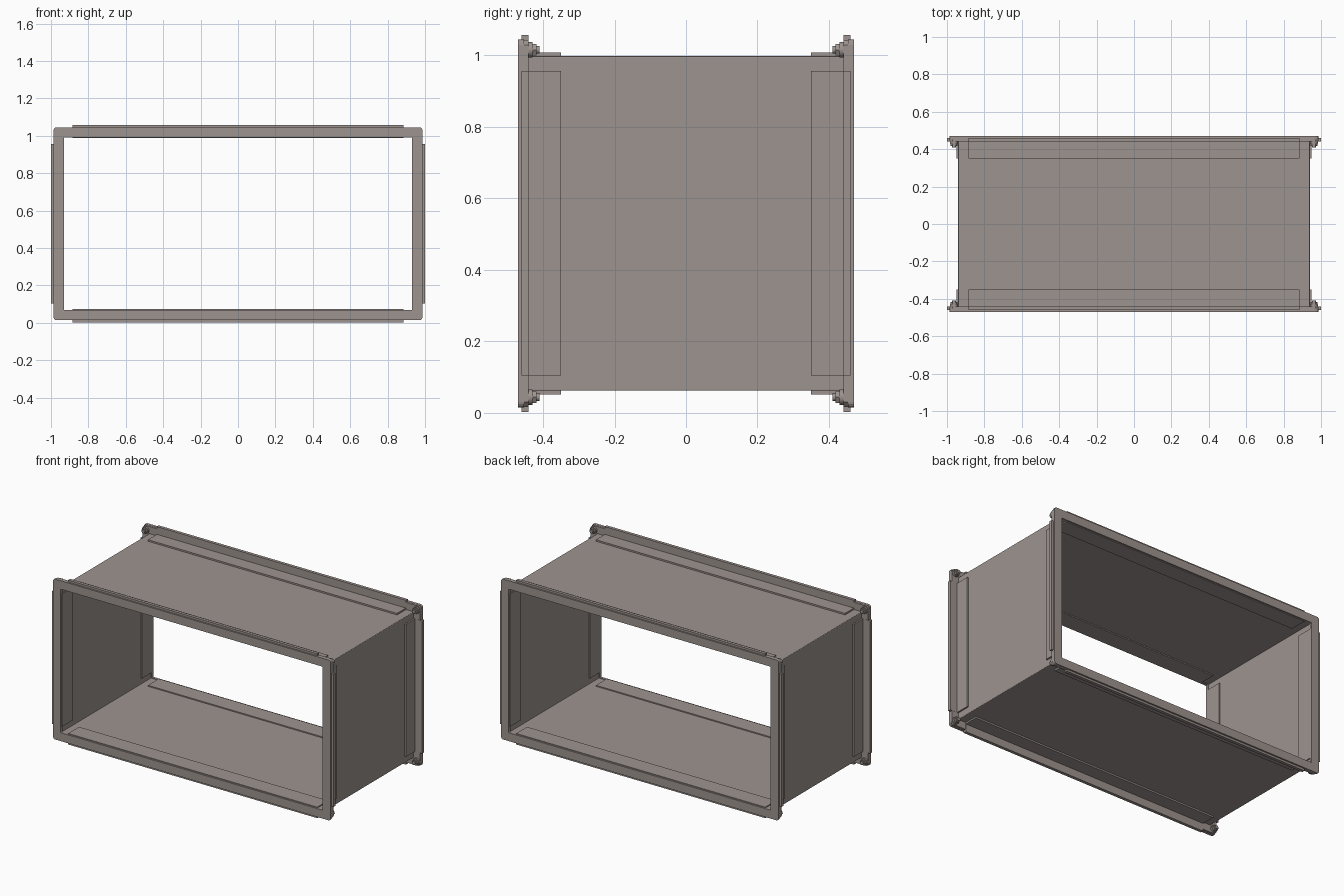
import bpy, bmesh, math

if "Cube" in bpy.data.objects:
    bpy.data.objects.remove(bpy.data.objects["Cube"])

ZC = 0.53               # height of the duct axis
W, H = 0.94, 0.468      # half width / half height of the duct

steel = bpy.data.materials.new("galvanised_steel")
steel.diffuse_color = (0.34, 0.295, 0.275, 1)
steel.use_nodes = True
steel.node_tree.nodes["Principled BSDF"].inputs["Base Color"].default_value = steel.diffuse_color


def finish(name, bm):
    bmesh.ops.recalc_face_normals(bm, faces=bm.faces)
    me = bpy.data.meshes.new(name)
    bm.to_mesh(me)
    bm.free()
    me.materials.append(steel)
    ob = bpy.data.objects.new(name, me)
    bpy.context.collection.objects.link(ob)
    return ob


def rounded(hw, hh, r, n=4):
    pts = []
    for i, (sx, sz) in enumerate([(1, 1), (-1, 1), (-1, -1), (1, -1)]):
        for k in range(n + 1):
            a = math.pi / 2 * (i + k / n)
            pts.append((sx * (hw - r) + r * math.cos(a), ZC + sz * (hh - r) + r * math.sin(a)))
    return pts


def ring(name, outer, inner, y0, y1):
    """Rectangular tube along y between two rounded outlines."""
    bm = bmesh.new()
    loops = [[bm.verts.new((x, y, z)) for x, z in pts]
             for pts, y in ((outer, y0), (outer, y1), (inner, y1), (inner, y0))]
    n = len(outer)
    for j in range(4):
        a, b = loops[j], loops[(j + 1) % 4]
        for i in range(n):
            k = (i + 1) % n
            bm.faces.new((a[i], a[k], b[k], b[i]))
    return finish(name, bm)


def prism(name, bottom, top):
    """Solid between two matching 3D outlines."""
    bm = bmesh.new()
    a = [bm.verts.new(p) for p in bottom]
    b = [bm.verts.new(p) for p in top]
    bm.faces.new(a)
    bm.faces.new(b)
    for i in range(len(a)):
        k = (i + 1) % len(a)
        bm.faces.new((a[i], a[k], b[k], b[i]))
    return finish(name, bm)


def cylinder(name, x, z, r, y0, y1, n):
    pts = [(x + r * math.cos(2 * math.pi * i / n), z + r * math.sin(2 * math.pi * i / n)) for i in range(n)]
    ob = prism(name, [(p, y0, q) for p, q in pts], [(p, y1, q) for p, q in pts])
    if n > 8:
        for f in ob.data.polygons:
            f.use_smooth = len(f.vertices) == 4


# Thin sheet duct
ring("duct_walls", rounded(W, H, 0.004), rounded(W - 0.004, H - 0.004, 0.002), -0.455, 0.455)

# Rail cross-section: (distance out from the wall, distance along y)
PROFILE = [(-0.011, 0.46), (0.06, 0.46), (0.06, 0.44), (0.01, 0.44), (0.01, 0.35), (-0.011, 0.35)]

for e, end in ((-1, "front"), (1, "back")):
    # Gasket flange frame
    ring(end + "_flange", rounded(W + 0.046, H + 0.047, 0.015),
         rounded(W - 0.009, H - 0.007, 0.004), e * 0.453, e * 0.47)
    for s in (-1, 1):
        # Long rails (top and bottom), then side rails
        prism(end + ("_top_rail" if s > 0 else "_bottom_rail"),
              [(-W + 0.055, e * y, ZC + s * (H + u)) for u, y in PROFILE],
              [(W - 0.055, e * y, ZC + s * (H + u)) for u, y in PROFILE])
        prism(end + ("_right_rail" if s > 0 else "_left_rail"),
              [(s * (W + u), e * y, ZC - H + 0.042) for u, y in PROFILE],
              [(s * (W + u), e * y, ZC + H - 0.042) for u, y in PROFILE])
        for t in (-1, 1):
            # L-shaped corner plate
            c, o = 0.07, 0.046
            el = [(-c, 0), (0, 0), (0, -c), (o, -c), (o, o - 0.015), (o - 0.015, o), (-c, o)]
            prism(end + "_corner_plate",
                  [(s * (W + u), e * 0.441, ZC + t * (H + v)) for u, v in el],
                  [(s * (W + u), e * 0.455, ZC + t * (H + v)) for u, v in el])
            # Bolt: washer, hexagon head and threaded stub
            x, z = s * (W + 0.022), ZC + t * (H + 0.018)
            cylinder(end + "_washer", x, z, 0.022, e * 0.43, e * 0.442, 20)
            cylinder(end + "_bolt_head", x, z, 0.019, e * 0.418, e * 0.431, 6)
            cylinder(end + "_bolt_stub", x, z, 0.011, e * 0.41, e * 0.419, 16)
